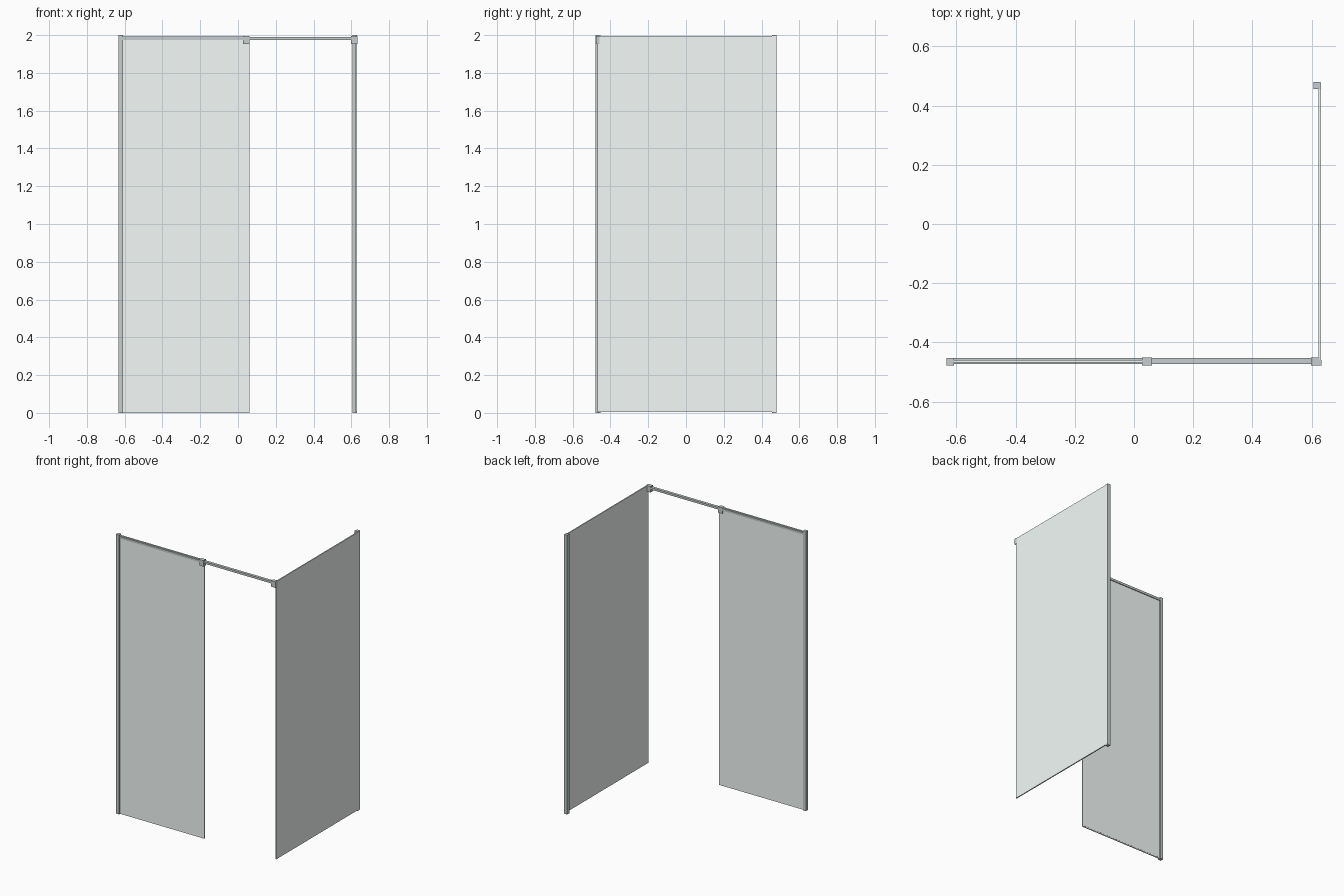
import bpy

if "Cube" in bpy.data.objects:
    bpy.data.objects.remove(bpy.data.objects["Cube"])

# Pale green-tinted glass and slightly cool metal
glass = bpy.data.materials.new("pale_glass")
glass.diffuse_color = (0.91, 0.97, 0.95, 1)
glass.use_nodes = True
glass.node_tree.nodes["Principled BSDF"].inputs["Base Color"].default_value = glass.diffuse_color
metal = bpy.data.materials.new("cool_metal")
metal.diffuse_color = (0.57, 0.62, 0.63, 1)
metal.use_nodes = True
metal.node_tree.nodes["Principled BSDF"].inputs["Base Color"].default_value = metal.diffuse_color


def box(name, x, y, z, mat):
    """Axis-aligned box from (min, max) ranges."""
    bpy.ops.mesh.primitive_cube_add(size=1)
    ob = bpy.context.object
    ob.name = name
    ob.location = [(a + b) / 2 for a, b in (x, y, z)]
    ob.scale = [b - a for a, b in (x, y, z)]
    bpy.ops.object.transform_apply(location=False, rotation=False, scale=True)
    ob.data.materials.append(mat)
    return ob


# Wall posts at the free end of each panel
box("left_wall_post", (-0.633, -0.608), (-0.478, -0.453), (0, 2.0), metal)
box("back_wall_post", (0.606, 0.630), (0.455, 0.479), (0, 2.0), metal)

# Glass panels
GLASS_TOP = 1.995
box("front_glass", (-0.608, 0.060), (-0.467, -0.459), (0.006, GLASS_TOP), glass)
box("side_glass", (0.623, 0.631), (-0.468, 0.477), (0.006, GLASS_TOP), glass)

# Thin seal under the front glass
box("front_glass_seal", (-0.608, 0.060), (-0.466, -0.460), (0, 0.006), glass)

# Top rail spanning the opening, straddling the front glass
box("top_rail", (-0.608, 0.600), (-0.473, -0.453), (1.974, 1.989), metal)

# Brackets clamping the rail to the glass
for name, x in (("middle_bracket", (0.027, 0.061)), ("corner_bracket", (0.597, 0.627))):
    box(name, x, (-0.477, -0.451), (1.953, 1.996), metal)
box("corner_bracket_outer_plate", (0.627, 0.633), (-0.477, -0.459), (1.953, 1.996), metal)
